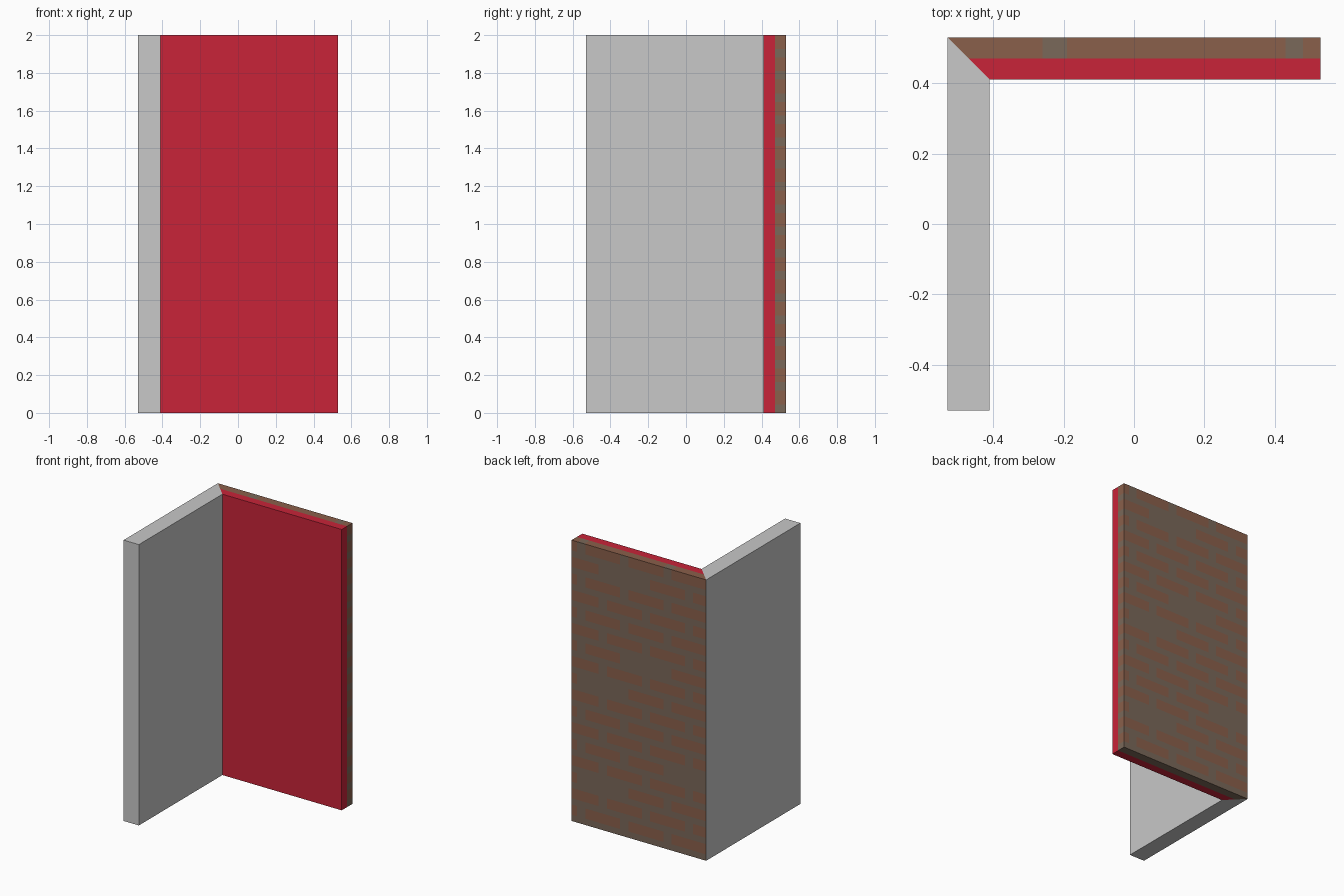
import bpy, bmesh, math

if "Cube" in bpy.data.objects:
    bpy.data.objects.remove(bpy.data.objects["Cube"])

H, O, T = 2.0, 0.53, 0.12      # height, outer half-width, wall thickness
IN, MID = O - T, O - T / 2     # inner face, split between red and brick layers
ROWS, JOINT = 17, 0.045        # brick courses, bed joint height
PITCH, GAP = 0.34, 0.065       # brick spacing and vertical joint width
ROW_H = H / ROWS


def material(name, rgb):
    m = bpy.data.materials.new(name)
    m.diffuse_color = (*rgb, 1)
    m.use_nodes = True
    m.node_tree.nodes["Principled BSDF"].inputs["Base Color"].default_value = m.diffuse_color
    return m


grey = material("light_grey", (0.58, 0.58, 0.58))
red = material("wall_red", (0.58, 0.017, 0.04))
brick = material("brick_brown", (0.255, 0.116, 0.070))
mortar = material("mortar_grey_brown", (0.195, 0.138, 0.10))


def prism(outline):
    """Extrude a plan outline up to the wall height."""
    bm = bmesh.new()
    f = bm.faces.new([bm.verts.new((x, y, 0)) for x, y in outline])
    up = bmesh.ops.extrude_face_region(bm, geom=[f])["geom"]
    bmesh.ops.translate(bm, vec=(0, 0, H),
                        verts=[v for v in up if isinstance(v, bmesh.types.BMVert)])
    bmesh.ops.recalc_face_normals(bm, faces=bm.faces)
    return bm


def finish(bm, name, mats):
    me = bpy.data.meshes.new(name)
    bm.to_mesh(me)
    bm.free()
    for m in mats:
        me.materials.append(m)
    bpy.context.collection.objects.link(bpy.data.objects.new(name, me))


def cut(bm, test, co, no):
    """Slice only the faces that pass the test."""
    bm.normal_update()
    faces = [f for f in bm.faces if test(f)]
    geom = set(faces)
    for f in faces:
        geom.update(f.edges)
        geom.update(f.verts)
    bmesh.ops.bisect_plane(bm, geom=list(geom), plane_co=co, plane_no=no, dist=1e-5)


# courses where a brick has blended into the mortar: (x, z)
FADED = [(0.11, 1.83), (0.10, 1.20), (0.3, 1.08), (0.32, 0.34), (-0.3, 0.6)]


def joints(row):
    start = -0.565 + (row % 2) * PITCH / 2
    return [start + i * PITCH for i in range(4)]


def is_brick(x, z):
    row = min(int(z / ROW_H), ROWS - 1)
    if z - row * ROW_H < JOINT:
        return False
    if any(abs(x - j) < GAP / 2 for j in joints(row)):
        return False
    return not any(abs(x - fx) < PITCH / 2 and abs(z - fz) < ROW_H / 2
                   for fx, fz in FADED)


# plain side wall and red inner layer, mitred at the corner
finish(prism([(-O, -O), (-IN, -O), (-IN, IN), (-O, O)]), "side_wall", [grey])
finish(prism([(-IN, IN), (O, IN), (O, MID), (-MID, MID)]), "red_inner_layer", [red])

# brick outer layer, with its back and end faces sliced into courses
bm = prism([(-MID, MID), (O, MID), (O, O), (-O, O)])
for r in range(ROWS):
    for z in (r * ROW_H, r * ROW_H + JOINT):
        if z > 0:
            cut(bm, lambda f: f.normal.y > 0.9 or f.normal.x > 0.9, (0, 0, z), (0, 0, 1))
for r in range(ROWS):
    lo, hi = r * ROW_H + JOINT, (r + 1) * ROW_H
    for j in joints(r):
        for x in (j - GAP / 2, j + GAP / 2):
            if abs(x) < O:
                cut(bm, lambda f: f.normal.y > 0.9
                    and lo < f.calc_center_median().z < hi, (x, 0, 0), (1, 0, 0))
# joints showing on the top edge
for x in (-0.26, -0.19, 0.43, 0.48):
    cut(bm, lambda f: f.normal.z > 0.9, (x, 0, 0), (1, 0, 0))
bm.normal_update()
for f in bm.faces:
    c = f.calc_center_bounds()
    if f.normal.z > 0.9:
        on = not (-0.26 < c.x < -0.19 or 0.43 < c.x < 0.48)
    elif f.normal.z < -0.9:
        on = False
    else:
        on = is_brick(c.x, c.z)
    f.material_index = 0 if on else 1
finish(bm, "brick_outer_layer", [brick, mortar])
